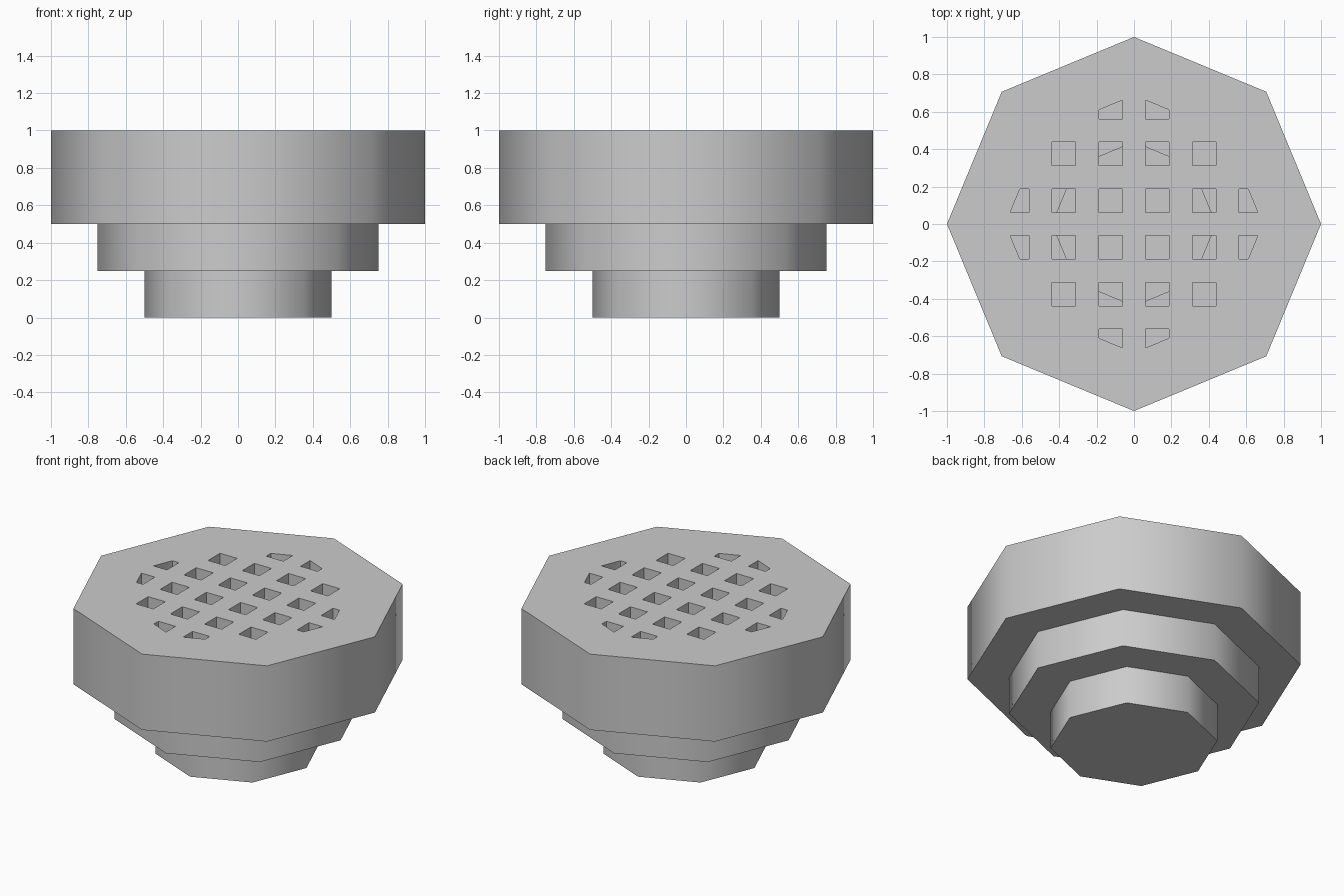
import bpy, bmesh, math

if "Cube" in bpy.data.objects:
    bpy.data.objects.remove(bpy.data.objects["Cube"])

SIDES = 8
U = 0.0625  # wall thickness / layout unit


def to_object(name, bm):
    bmesh.ops.recalc_face_normals(bm, faces=bm.faces)
    mesh = bpy.data.meshes.new(name)
    bm.to_mesh(mesh)
    bm.free()
    ob = bpy.data.objects.new(name, mesh)
    bpy.context.collection.objects.link(ob)
    return ob


def lathe(name, profile):
    """Closed octagonal shell from an (r, z) profile, capped at both ends."""
    bm = bmesh.new()
    rings = [[bm.verts.new((r * math.cos(math.tau * i / SIDES),
                            r * math.sin(math.tau * i / SIDES), z))
              for i in range(SIDES)] for r, z in profile]
    for a, b in zip(rings, rings[1:]):
        for i in range(SIDES):
            j = (i + 1) % SIDES
            bm.faces.new((a[i], a[j], b[j], b[i]))
    bm.faces.new(rings[0])
    bm.faces.new(rings[-1])
    return to_object(name, bm)


# Stepped hollow body: outside going up, then cavity going down
body = lathe("stepped_body", [
    (0.5, 0), (0.5, 0.25), (0.75, 0.25), (0.75, 0.5), (1, 0.5), (1, 1),
    (0.75 - U, 1), (0.75 - U, 0.25 + U), (0.5 - U, 0.25 + U), (0.5 - U, U)])
bpy.context.view_layer.objects.active = body
body.select_set(True)
bpy.ops.object.shade_smooth_by_angle(angle=math.radians(50))

# Grille plate filling the opening, flush with the rim
grille = lathe("grille", [(0.75 - U, 1 - 2 * U), (0.75 - U, 1)])

# Square hole cutters on a regular grid
bm = bmesh.new()
for i in range(-3, 3):
    for j in range(-3, 3):
        x, y = (i + 0.5) * 4 * U, (j + 0.5) * 4 * U
        if abs(x) + abs(y) > 0.8:
            continue
        cube = bmesh.ops.create_cube(bm, size=1)["verts"]
        bmesh.ops.scale(bm, vec=(2 * U, 2 * U, 0.4), verts=cube)
        bmesh.ops.translate(bm, vec=(x, y, 1 - U), verts=cube)
cutter = to_object("grille_hole_cutter", bm)
cutter.hide_render = True
cutter.hide_set(True)

cut = grille.modifiers.new("holes", 'BOOLEAN')
cut.operation = 'DIFFERENCE'
cut.solver = 'EXACT'
cut.object = cutter
